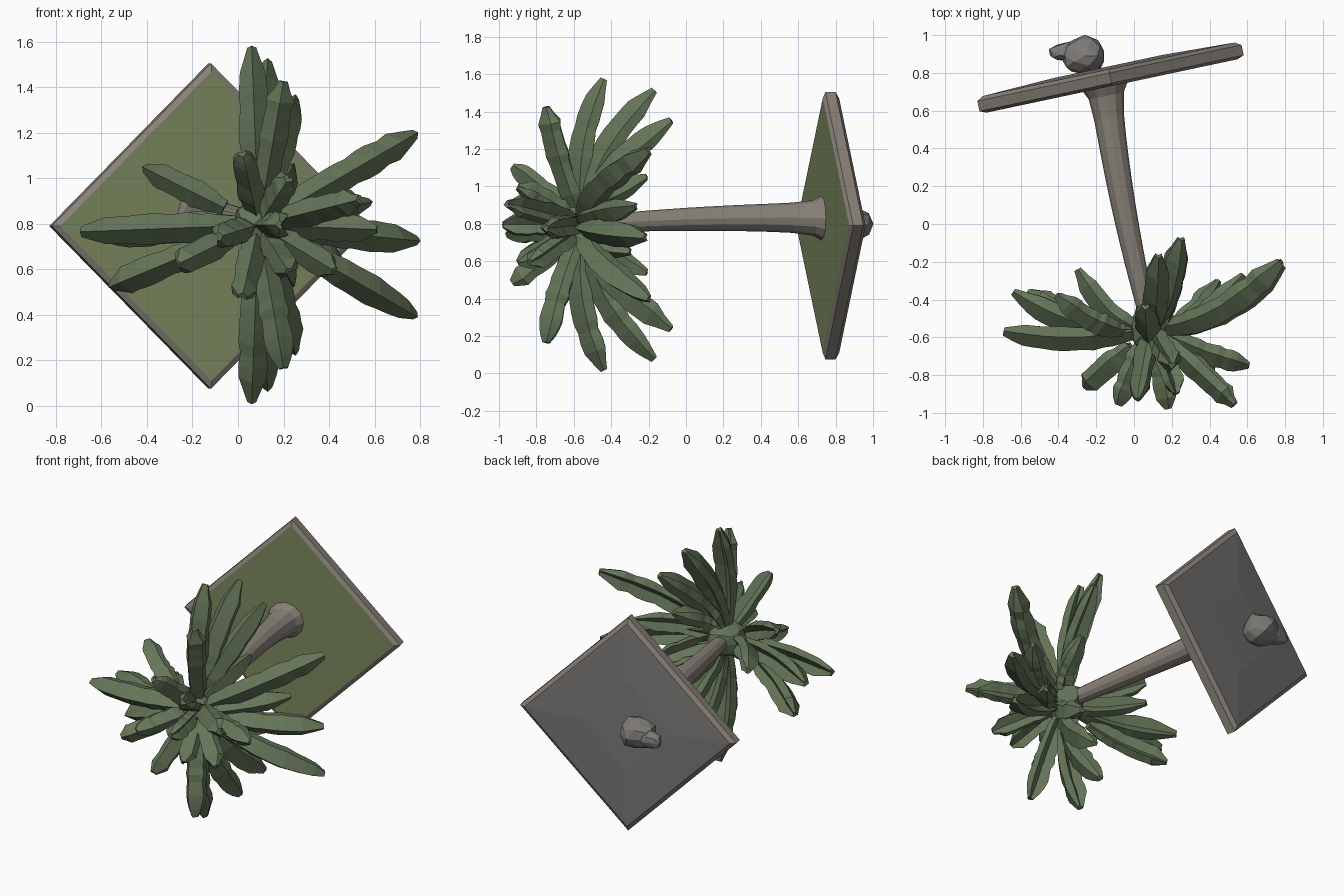
import bpy, bmesh, math, random
from mathutils import Vector, noise

if "Cube" in bpy.data.objects:
    bpy.data.objects.remove(bpy.data.objects["Cube"])

random.seed(4)


def mat(name, *c):
    m = bpy.data.materials.new(name)
    m.diffuse_color = (*c, 1)
    m.use_nodes = True
    m.node_tree.nodes["Principled BSDF"].inputs["Base Color"].default_value = m.diffuse_color
    return m


BARK = mat("bark", 0.25, 0.22, 0.19)
GRASS = mat("grass", 0.19, 0.24, 0.11)
STONE = mat("stone", 0.2, 0.19, 0.18)
LEAF = mat("leaf", 0.13, 0.18, 0.1)


def finish(name, bm, mats):
    me = bpy.data.meshes.new(name)
    bm.to_mesh(me)
    bm.free()
    for m in mats:
        me.materials.append(m)
    bpy.context.collection.objects.link(bpy.data.objects.new(name, me))


def loft(name, rings, mats, pick=lambda i: 0):
    """Skin a list of equal-sized rings, capped at both ends."""
    bm = bmesh.new()
    vs = [[bm.verts.new(p) for p in r] for r in rings]
    for i, (r0, r1) in enumerate(zip(vs, vs[1:])):
        for j in range(len(r0)):
            f = bm.faces.new((r0[j - 1], r0[j], r1[j], r1[j - 1]))
            f.material_index = pick(i)
    bm.faces.new(vs[0])
    bm.faces.new(vs[-1]).material_index = pick(len(vs))
    bmesh.ops.recalc_face_normals(bm, faces=bm.faces)
    finish(name, bm, mats)


def blob(name, loc, scale, m):
    """Lumpy ellipsoid."""
    bm = bmesh.new()
    bmesh.ops.create_icosphere(bm, subdivisions=2, radius=1)
    for v in bm.verts:
        v.co *= 1 + 0.2 * noise.noise(v.co * 1.5)
        v.co = Vector([c + a * s for c, a, s in zip(loc, v.co, scale)])
    finish(name, bm, [m])


# ground plate: tilted diamond slab, grass in front and bare stone behind
TILT = math.radians(12)
U = Vector((math.cos(TILT), math.sin(TILT), 0))
V = Vector((0, 0, 1))
N = U.cross(V)
PLATE = Vector((-0.125, 0.775, 0.79))


def diamond(r, d):
    c = [U * r, V * r, -U * r, -V * r]
    return [PLATE + N * d + c[i - 1].lerp(c[i], s / 4) for i in range(4) for s in range(4)]


profile = [(0.3, -0.06), (0.68, -0.045), (0.715, -0.025), (0.715, 0.03), (0.68, 0.045), (0.3, 0.045)]
loft("ground_plate", [diamond(r, d) for r, d in profile], [STONE, BARK, GRASS],
     lambda i: 0 if i < 1 else (1 if i < 4 else 2))

# lump of rock behind the plate
blob("rock_lump", (-0.26, 0.89, 0.8), (0.12, 0.1, 0.1), STONE)
blob("rock_spur", (-0.34, 0.91, 0.79), (0.11, 0.05, 0.06), STONE)

# trunk: leans across, tapers, and flares at its foot
FOOT = Vector((-0.16, 0.79, 0.83))
CROWN = Vector((0.09, -0.55, 0.795))
trunk = []
for k in range(13):
    t = k / 12
    c = FOOT.lerp(CROWN, t) + Vector((-0.1 * t * (1 - t), 0, 0.06 * t * (1 - t)))
    r = 0.085 - 0.04 * t + 0.07 * math.exp(-20 * t)
    trunk.append([c + r * (U * math.cos(a) + V * math.sin(a))
                  for a in (math.tau * j / 12 for j in range(12))])
loft("trunk", trunk, [BARK])

# heart of the crown
blob("crown_heart", CROWN, (0.11, 0.13, 0.12), LEAF)


def leaf(i, tip):
    """Folded, blunt frond curving back towards the ground plate."""
    tip = Vector(tip)
    arch = 0.2 * min(max((tip.y + 0.9) / 0.65, 0), 1)
    start = 0.3 if tip.x < -0.2 and abs(tip.z - CROWN.z) > 0.15 else 0.06
    ctrl = CROWN.lerp(tip, 0.5) - Vector((0, arch, 0))
    size = 0.75 + 0.35 * min((tip - CROWN).length / 0.75, 1)
    rings = []
    for s in range(15):
        q = s / 14
        t = start + (1 - start) * q
        p = CROWN.lerp(ctrl, t).lerp(ctrl.lerp(tip, t), t)
        d = (ctrl - CROWN).lerp(tip - ctrl, t).normalized()
        side = d.cross(Vector((0, -1, 0))).normalized()
        up = side.cross(d)
        w = size * min(0.6 + 1.4 * q, 1.05, 0.35 + 4.5 * (1 - q)) * random.uniform(0.9, 1.1)
        # arrowhead section: ridge, right edge, right fold, groove, left fold, left edge
        half = [(0.055, -0.01), (0.045, -0.055)]
        section = [(0, 0.05)] + half + [(0, -0.025)] + [(-a, b) for a, b in half[::-1]]
        rings.append([p + (side * a + up * b) * w for a, b in section])
    loft(f"leaf_{i:02d}", rings, [LEAF])


# fronds mirrored above and below the crown: x, y and height from the crown
paired = [(0.06, -0.44, 0.78), (0.13, -0.17, 0.72), (0.25, -0.08, 0.56), (0.2, -0.75, 0.63),
          (0.02, -0.93, 0.31), (0.78, -0.2, 0.4), (0.24, -0.21, 0.26), (0.22, -0.9, 0.2)]
# fronds reaching sideways and forward
single = [(0.79, -0.22, -0.07), (0.58, -0.27, 0.1), (0.61, -0.75, -0.02), (0.42, -0.84, -0.2),
          (-0.69, -0.57, -0.03), (-0.56, -0.36, -0.27), (-0.64, -0.36, -0.04), (-0.41, -0.38, 0.25),
          (-0.3, -0.24, 0), (0.53, -0.96, 0.11), (0.18, -0.98, 0), (-0.08, -0.96, -0.05),
          (-0.26, -0.87, -0.17), (0.45, -0.3, -0.15)]
tips = [(x, y, CROWN.z + s * h) for x, y, h in paired for s in (1, -1)]
tips += [(x, y, CROWN.z + h) for x, y, h in single]
for i, tip in enumerate(tips):
    leaf(i, tip)
